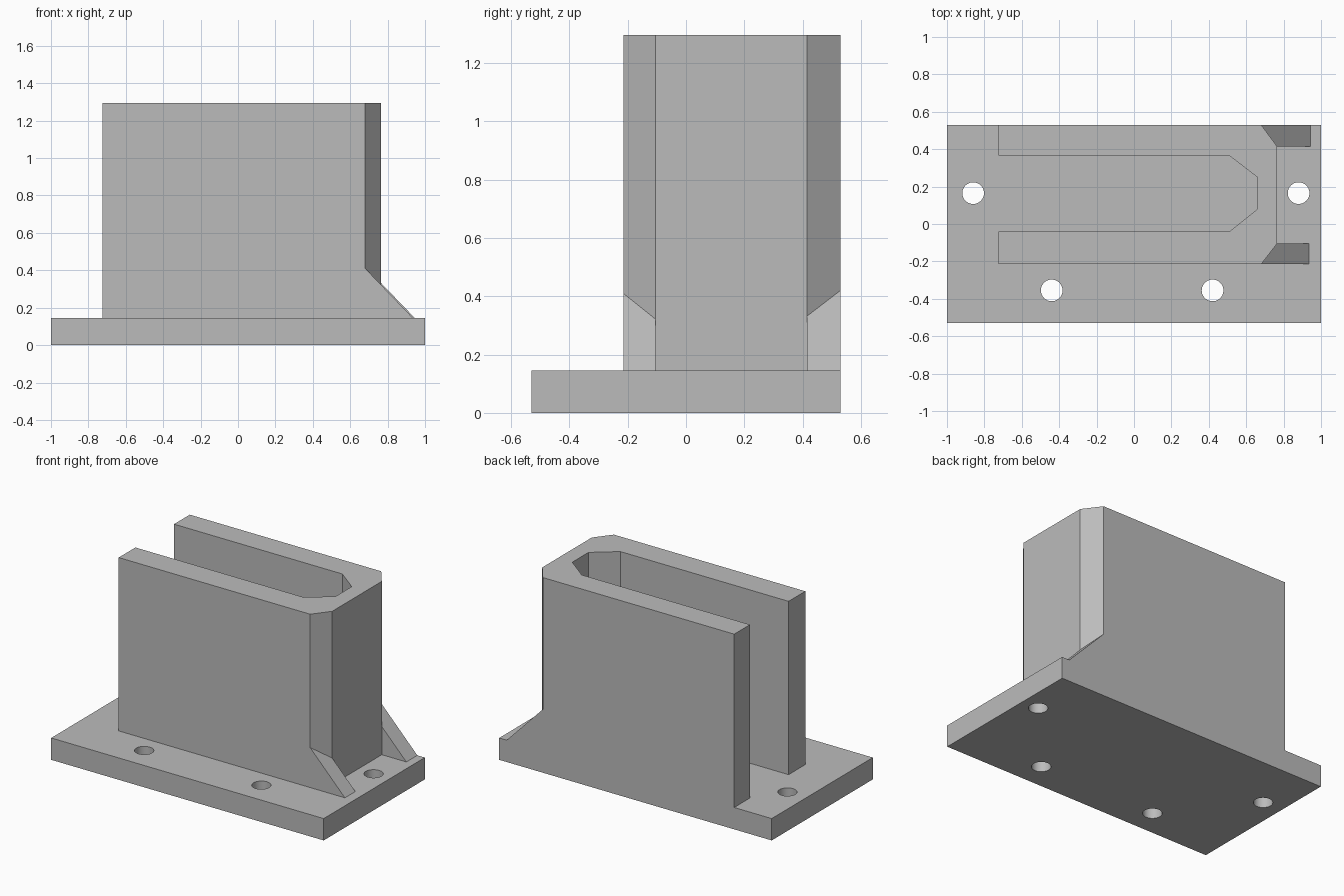
import bpy
import bmesh
from mathutils import Vector

if "Cube" in bpy.data.objects:
    bpy.data.objects.remove(bpy.data.objects["Cube"], do_unlink=True)

BASE_TOP, TOWER_TOP = 0.145, 1.295
FRONT, BACK = -0.215, 0.53          # tower faces
SINK = 0.06                         # overlap of parts into the base

grey = bpy.data.materials.new("plain_grey")
grey.use_nodes = True
colour = (0.5, 0.5, 0.5, 1)
grey.diffuse_color = colour
grey.node_tree.nodes["Principled BSDF"].inputs["Base Color"].default_value = colour


def prism(name, points, direction):
    """Closed solid made by sweeping a flat outline along a direction."""
    bm = bmesh.new()
    face = bm.faces.new([bm.verts.new(p) for p in points])
    swept = bmesh.ops.extrude_face_region(bm, geom=[face])["geom"]
    verts = [v for v in swept if isinstance(v, bmesh.types.BMVert)]
    bmesh.ops.translate(bm, verts=verts, vec=Vector(direction))
    bmesh.ops.recalc_face_normals(bm, faces=bm.faces)
    mesh = bpy.data.meshes.new(name)
    bm.to_mesh(mesh)
    bm.free()
    mesh.materials.append(grey)
    obj = bpy.data.objects.new(name, mesh)
    bpy.context.collection.objects.link(obj)
    return obj


def combine(target, tool, operation):
    """Apply an exact boolean and discard the tool."""
    mod = target.modifiers.new(operation.lower(), "BOOLEAN")
    mod.operation, mod.solver, mod.object = operation, "EXACT", tool
    bpy.context.view_layer.objects.active = target
    bpy.ops.object.modifier_apply(modifier=mod.name)
    bpy.data.objects.remove(tool, do_unlink=True)


# Base plate
bracket = prism("slotted_bracket",
                [(-1, -0.53, 0), (1, -0.53, 0), (1, BACK, 0), (-1, BACK, 0)],
                (0, 0, BASE_TOP))

# U-shaped tower: chamfered outside, chamfered slot open to the right
outline = [(-0.725, FRONT), (0.68, FRONT), (0.765, -0.105), (0.765, 0.415),
           (0.68, BACK), (-0.725, BACK), (-0.725, 0.365), (0.51, 0.365),
           (0.66, 0.25), (0.66, 0.08), (0.51, -0.04), (-0.725, -0.04)]
z = BASE_TOP - SINK
tower = prism("tower", [(x, y, z) for x, y in outline], (0, 0, TOWER_TOP - z))
combine(bracket, tower, "UNION")

# Sloped gussets under the chamfered corners
for name, y, width, top, toe in (("front_gusset", FRONT, 0.11, 0.41, 0.935),
                                 ("back_gusset", BACK, -0.115, 0.42, 0.945)):
    side = [(0.68, y, z), (toe, y, z), (toe, y, BASE_TOP), (0.68, y, top)]
    combine(bracket, prism(name, side, (0, width, 0)), "UNION")

# Screw holes through the base
for x, y in ((-0.86, 0.165), (0.88, 0.165), (-0.44, -0.355), (0.42, -0.355)):
    bpy.ops.mesh.primitive_cylinder_add(vertices=40, radius=0.058, depth=1,
                                        location=(x, y, -0.2))
    cutter = bpy.context.object
    cutter.data.materials.append(grey)
    combine(bracket, cutter, "DIFFERENCE")

# Smooth hole walls, crisp flat edges
bpy.ops.object.select_all(action="DESELECT")
bracket.select_set(True)
bpy.context.view_layer.objects.active = bracket
bpy.ops.object.shade_smooth_by_angle(angle=0.5)
